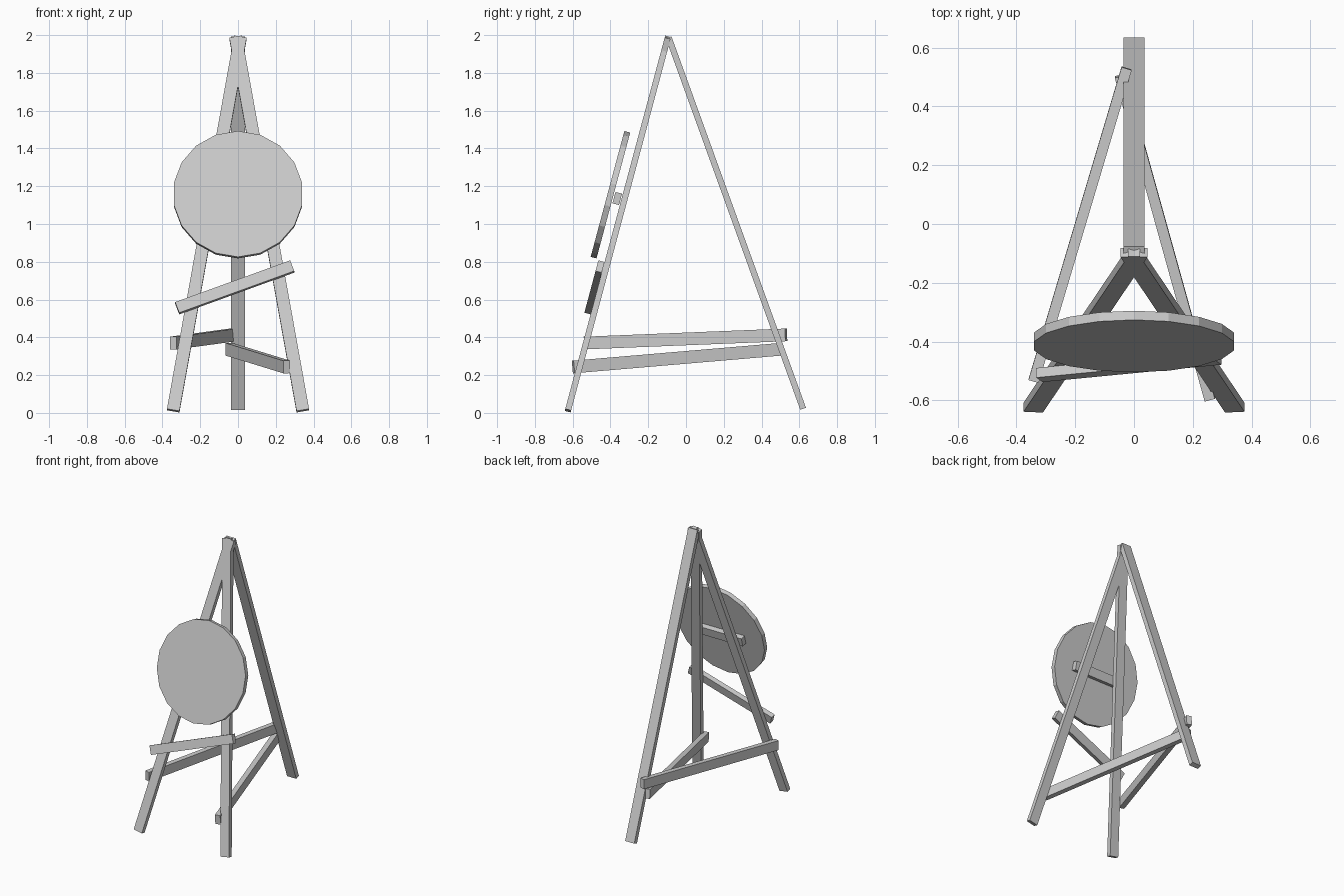
import bpy, math
from mathutils import Vector, Matrix

old = bpy.data.objects.get("Cube")
if old:
    bpy.data.objects.remove(old, do_unlink=True)

grey = bpy.data.materials.new("plain grey")
grey.use_nodes = True
colour = (0.6, 0.6, 0.6, 1)
grey.diffuse_color = colour
grey.node_tree.nodes["Principled BSDF"].inputs["Base Color"].default_value = colour


def finish(name, matrix):
    ob = bpy.context.object
    ob.name = name
    ob.matrix_world = matrix
    ob.data.materials.append(grey)


def beam(name, start, end, width, depth, facing):
    """Square-cut board from start to end, its depth measured along facing."""
    a, b = Vector(start), Vector(end)
    along = (b - a).normalized()
    across = along.cross(Vector(facing)).normalized()
    normal = across.cross(along)
    bpy.ops.mesh.primitive_cube_add(size=1)
    frame = Matrix((across, normal, along)).transposed().to_4x4()
    size = Matrix.Diagonal((width, depth, (b - a).length, 1))
    finish(name, Matrix.Translation((a + b) / 2) @ frame @ size)


# Plane shared by the front legs, ledge, support bar and round panel
lean = Vector((0, 0.53, 1.98)).normalized()
front = Vector((0, -lean.z, lean.y))

# Crossing front legs and the rear prop
for name, s in (("left_front_leg", 1), ("right_front_leg", -1)):
    beam(name, (0.343 * s, -0.625, 0.012), (-0.013 * s, -0.096, 1.988), 0.067, 0.032, front)
beam("rear_leg", (0, 0.62, 0.022), (0, -0.092, 1.988), 0.072, 0.032, (0, 1, 0))

# Slanted ledge and the bar that carries the panel
beam("ledge", (-0.322, -0.514, 0.554), (0.287, -0.455, 0.775), 0.062, 0.034, front)
beam("support_bar", (-0.2, -0.364, 1.135), (0.2, -0.364, 1.135), 0.062, 0.036, front)

# Side braces between the front legs and the rear leg
beam("right_brace", (-0.342, -0.535, 0.37), (-0.025, 0.53, 0.413), 0.067, 0.036, (1, 0, 0))
beam("left_brace", (0.258, -0.597, 0.243), (-0.048, 0.505, 0.337), 0.067, 0.036, (1, 0, 0))

# Round panel, parallel to the front legs
bpy.ops.mesh.primitive_cylinder_add(vertices=18, radius=0.345, depth=0.032)
axes = Matrix(((0, 1, 0), -lean, front)).transposed().to_4x4()
axes = Matrix((Vector((1, 0, 0)), lean, front)).transposed().to_4x4()
finish("round_panel", Matrix.Translation((0, -0.4, 1.155)) @ axes @ Matrix.Rotation(math.pi / 2 * 2, 4, "Z"))
